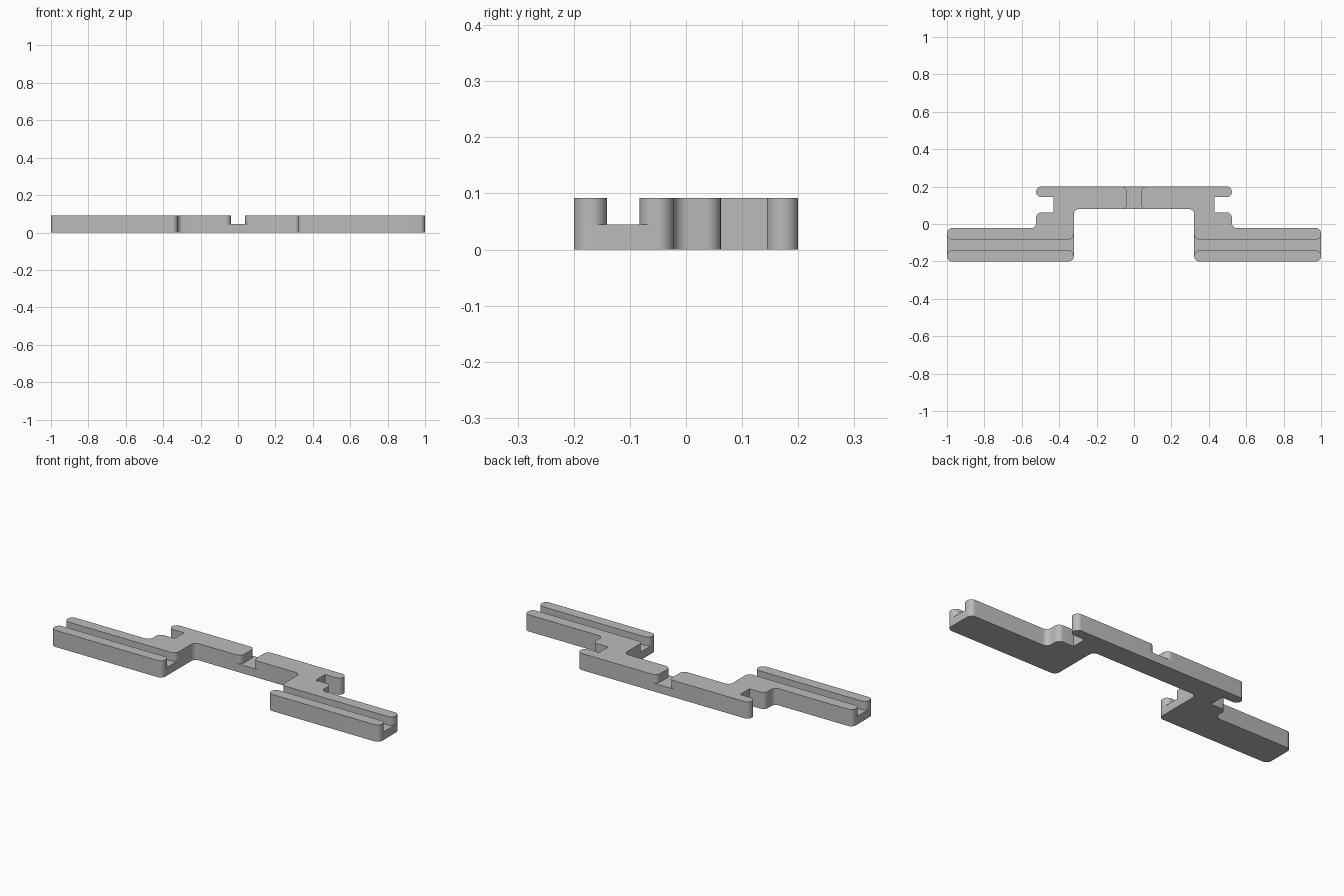
import bpy, bmesh, math
from mathutils import Vector

cube = bpy.data.objects.get("Cube")
if cube:
    bpy.data.objects.remove(cube)

HEIGHT, FLOOR = 0.092, 0.045   # full thickness, floor of the channels
R = 0.028                      # corner radius
STEPS = 8

grey = bpy.data.materials.new("plain grey")
grey.use_nodes = True
grey.diffuse_color = (0.5, 0.5, 0.5, 1)
grey.node_tree.nodes["Principled BSDF"].inputs["Base Color"].default_value = (0.5, 0.5, 0.5, 1)


def fillet(points):
    """Round each (x, y, radius) corner of a right-angled outline."""
    out = []
    for i, (x, y, r) in enumerate(points):
        p = Vector((x, y))
        if r == 0:
            out.append(p)
            continue
        a = (Vector(points[i - 1][:2]) - p).normalized() * r
        b = (Vector(points[(i + 1) % len(points)][:2]) - p).normalized() * r
        for k in range(STEPS + 1):
            t = k / STEPS * math.pi / 2
            out.append(p + a * (1 - math.sin(t)) + b * (1 - math.cos(t)))
    return out


def prism(name, points, z0, z1):
    bm = bmesh.new()
    face = bm.faces.new([bm.verts.new((p.x, p.y, z0)) for p in fillet(points)])
    ext = bmesh.ops.extrude_face_region(bm, geom=[face])
    top = [g for g in ext["geom"] if isinstance(g, bmesh.types.BMVert)]
    bmesh.ops.translate(bm, verts=top, vec=(0, 0, z1 - z0))
    bmesh.ops.recalc_face_normals(bm, faces=bm.faces)
    mesh = bpy.data.meshes.new(name)
    bm.to_mesh(mesh)
    bm.free()
    mesh.materials.append(grey)
    obj = bpy.data.objects.new(name, mesh)
    bpy.context.collection.objects.link(obj)
    return obj


def channel(name, a0, a1, b0, b1, along_y=False):
    """Cutter for an open channel whose mouths flare with rounded corners."""
    e, w = 0.05, R + 0.01
    pts = [(a0 - e, b0 - w, 0), (a0, b0 - w, 0), (a0, b0, R), (a1, b0, R),
           (a1, b0 - w, 0), (a1 + e, b0 - w, 0), (a1 + e, b1 + w, 0), (a1, b1 + w, 0),
           (a1, b1, R), (a0, b1, R), (a0, b1 + w, 0), (a0 - e, b1 + w, 0)]
    if along_y:
        pts = [(y, x, r) for x, y, r in pts]
    return prism(name, pts, FLOOR, HEIGHT + 0.05)


# Body outline: bridge, side notches and arms, mirrored across x = 0
half = [(0.523, 0.2, R), (0.523, 0.144, R * 0.95), (0.43, 0.144, 0), (0.43, 0.062, 0),
        (0.523, 0.062, R), (0.523, -0.022, R), (1, -0.022, R), (1, -0.2, R),
        (0.322, -0.2, R), (0.322, 0.08, R)]
body = prism("bracket_body", half + [(-x, y, r) for x, y, r in reversed(half)], 0, HEIGHT)

# Channels: one along each arm, one across the bridge
cutters = [channel("left_arm_channel", 0.322, 1, -0.141, -0.083),
           channel("right_arm_channel", -1, -0.322, -0.141, -0.083),
           channel("bridge_channel", 0.08, 0.2, -0.038, 0.038, along_y=True)]
for cutter in cutters:
    mod = body.modifiers.new(cutter.name, "BOOLEAN")
    mod.operation = "DIFFERENCE"
    mod.solver = "EXACT"
    mod.object = cutter

# Apply the cuts and drop the cutters
bpy.context.view_layer.objects.active = body
body.select_set(True)
for cutter in cutters:
    bpy.ops.object.modifier_apply(modifier=cutter.name)
    bpy.data.objects.remove(cutter)
bpy.ops.object.shade_smooth_by_angle()
